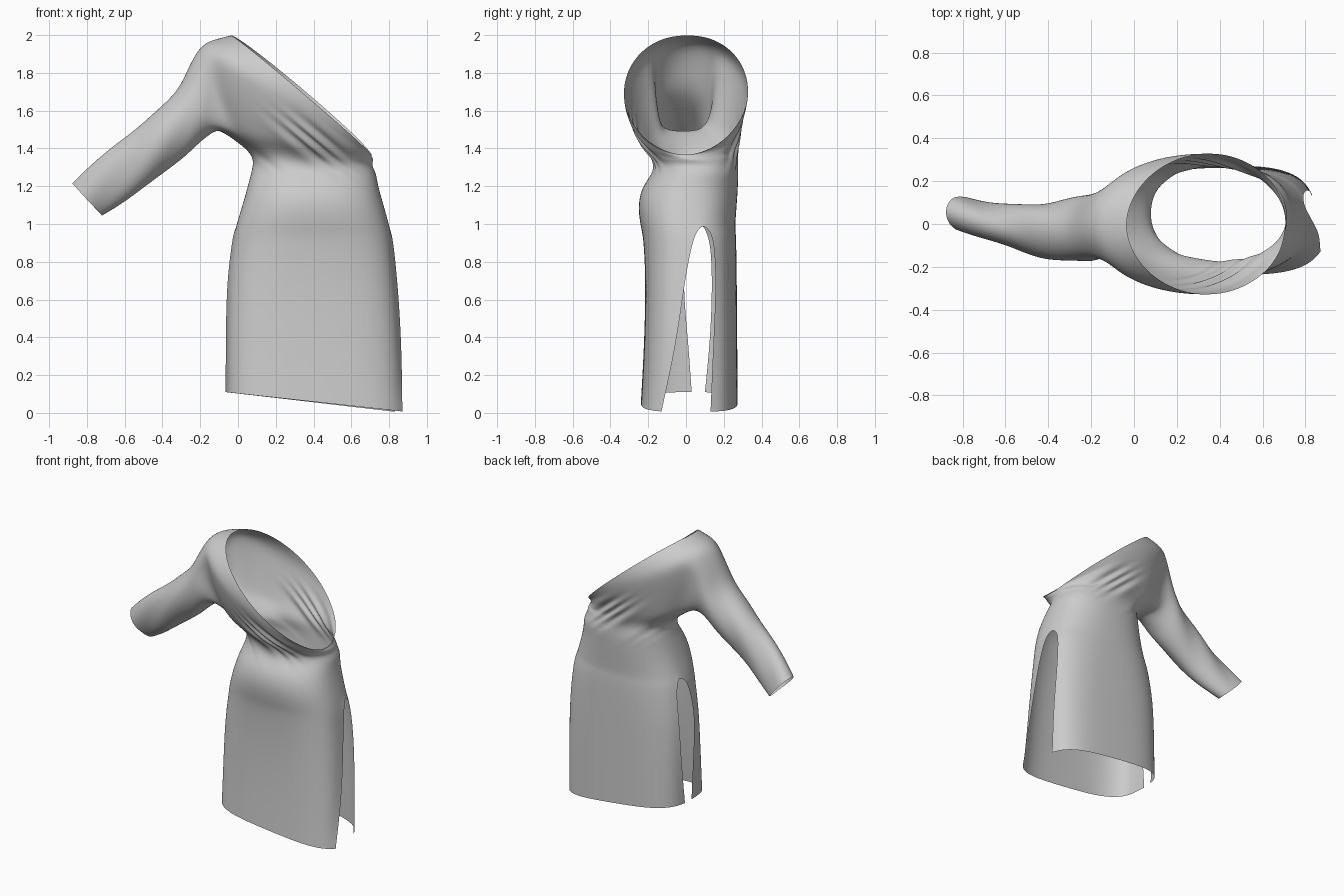
import bpy, bmesh
from math import sin, cos, pi, asin, exp, radians
from mathutils import Vector

cube = bpy.data.objects.get("Cube")
if cube:
    bpy.data.objects.remove(cube)

mat = bpy.data.materials.new("grey cloth")
mat.use_nodes = True
colour = (0.6, 0.6, 0.6, 1)
mat.diffuse_color = colour
mat.node_tree.nodes["Principled BSDF"].inputs["Base Color"].default_value = colour

HALF = 12          # columns in the front half and in the back half
ARM = 2            # columns each side of the armhole centre


def power(v, p):
    return (1 if v >= 0 else -1) * abs(v) ** p


def ring(bm, left, right, front, back, p, slit_r, slit_l, flare=0, bulge=0):
    """One tilted cross-section, split in two halves at the side slits.
    flare widens the front panel at the right slit, bulge lifts the middle."""
    yc, b = (front + back) / 2, (back - front) / 2
    left = Vector(left)
    angle = lambda y: asin(power((y - yc) / b, 1 / p))
    halves = [(angle(slit_r[0]), -pi - angle(slit_l[0]), flare, bulge / 2),
              (pi - angle(slit_l[1]), angle(slit_r[1]), -flare, bulge)]
    verts = []
    for t0, t1, widen, lift in halves:
        end = Vector(right) + Vector((widen, 0))
        mid, a = (left + end) / 2, (end - left) / 2
        outward = Vector((-a.y, a.x)).normalized()
        for k in range(HALF + 1):
            t = t0 + (t1 - t0) * k / HALF
            q = mid + a * power(cos(t), p) + outward * lift * abs(sin(t))
            verts.append((q.x, yc + b * power(sin(t), p), q.y))
    out = [bm.verts.new(v) for v in verts[:HALF + 1]]
    for k, v in enumerate(verts[HALF + 1:]):
        if k == 0 and slit_l[0] == slit_l[1]:
            out.append(out[HALF])
        elif k == HALF and slit_r[0] == slit_r[1]:
            out.append(out[0])
        else:
            out.append(bm.verts.new(v))
    return out


# Skirt: left (x, z), right (x, z), front y, back y, squareness, slits, flare
skirt = [
    ((-.065, .11), (.867, .005), -.24, .275, .6, (-.13, .13), (.03, .10), .027),
    ((-.065, .40), (.857, .37), -.222, .272, .62, (-.05, .145), (.01, .13), .012),
    ((-.06, .70), (.842, .68), -.215, .27, .67, (-.01, .16), (-.02, .14), .004),
    ((-.032, .90), (.824, .89), -.225, .267, .74, (.03, .15), (.01, .13), 0),
    ((-.022, .96), (.812, .96), -.235, .264, .77, (.055, .13), (.035, .105), 0),
]
# Hips, waist and bodice up to the slanted neckline; last value is the bulge
body = [
    ((-.012, 1.0), (.803, 1.0), -.245, .262, .8, .09, 0),
    ((.02, 1.10), (.775, 1.10), -.258, .27, .83, .07, 0),
    ((.048, 1.2), (.745, 1.2), -.235, .277, .86, .05, 0),
    ((.07, 1.28), (.735, 1.27), -.172, .28, .88, .04, 0),
    ((.085, 1.36), (.71, 1.31), -.172, .272, .9, .03, 0),
    ((.0, 1.43), (.72, 1.335), -.205, .275, .95, .02, 0),
    ((-.10, 1.5), (.72, 1.345), -.235, .28, 1, 0, 0),
    ((-.15, 1.62), (.717, 1.35), -.265, .29, 1, 0, .005),
    ((-.19, 1.74), (.715, 1.353), -.29, .30, 1, 0, .01),
    ((-.21, 1.85), (.713, 1.356), -.31, .315, 1, 0, .015),
    ((-.215, 1.945), (.712, 1.358), -.325, .325, 1, 0, .02),
    ((-.13, 1.98), (.711, 1.36), -.332, .332, 1, 0, .025),
    ((-.04, 2.0), (.71, 1.362), -.332, .332, 1, 0, .03),
]
bm = bmesh.new()
rows = [ring(bm, *r) for r in skirt]
rows += [ring(bm, *r[:5], (r[5], r[5]), (r[5], r[5]), bulge=r[6]) for r in body]
LOW = len(skirt) + 6      # armpit row
HIGH = LOW + 4            # shoulder row
FIRST, LAST = HALF - ARM, HALF + 1 + ARM

for i in range(len(rows) - 1):
    for k in range(2 * HALF + 1):
        if k == HALF or (LOW <= i < HIGH and FIRST <= k < LAST):
            continue
        bm.faces.new((rows[i][k], rows[i][k + 1], rows[i + 1][k + 1], rows[i + 1][k]))

# Sleeve: grown from the armhole edge
cols = [k for k in range(FIRST, LAST + 1) if k != HALF + 1]
loop = [rows[LOW][k] for k in cols]
loop += [rows[i][LAST] for i in range(LOW + 1, HIGH)]
loop += [rows[HIGH][k] for k in reversed(cols)]
loop += [rows[i][FIRST] for i in range(HIGH - 1, LOW, -1)]
n = len(loop)
# top (x, z), bottom (x, z), centre y, half depth
sleeve = [
    ((-.275, 1.80), (-.13, 1.49), -.022, .158),
    ((-.325, 1.69), (-.21, 1.425), -.027, .15),
    ((-.46, 1.565), (-.34, 1.315), -.032, .132),
    ((-.605, 1.465), (-.46, 1.21), -.02, .107),
    ((-.74, 1.34), (-.60, 1.125), .008, .084),
    ((-.877, 1.215), (-.72, 1.045), .052, .08),
]
for top, low, yc, depth in sleeve:
    mid, up = (Vector(top) + Vector(low)) / 2, (Vector(top) - Vector(low)) / 2
    new = []
    for k in range(n):
        t = radians(-135) + 2 * pi * k / n
        q = mid + up * sin(t) * 1.02
        new.append(bm.verts.new((q.x, yc + depth * cos(t) * 1.02, q.y)))
    for k in range(n):
        j = (k + 1) % n
        bm.faces.new((loop[k], loop[j], new[j], new[k]))
    loop = new

bmesh.ops.recalc_face_normals(bm, faces=bm.faces[:])
mesh = bpy.data.meshes.new("draped_dress")
bm.to_mesh(mesh)
bm.free()
mesh.materials.append(mat)
dress = bpy.data.objects.new("draped_dress", mesh)
bpy.context.collection.objects.link(dress)
bpy.context.view_layer.objects.active = dress
dress.select_set(True)
sub = dress.modifiers.new("smooth", "SUBSURF")
sub.levels = sub.render_levels = 3
sub.boundary_smooth = "PRESERVE_CORNERS"
bpy.ops.object.modifier_apply(modifier="smooth")

# Cloth folds: diagonal gathers on the bodice, soft creases on the sleeve
normals = [v.normal.copy() for v in mesh.vertices]
for v, nor in zip(mesh.vertices, normals):
    x, y, z = v.co
    bodice = exp(-((x - .4) / .22) ** 2 - ((z - 1.44) / .13) ** 2)
    across = .62 * x + .78 * z
    move = .008 * bodice * sin(80 * across + 5 * x + 2 * sin(23 * across))
    if x < -.15:
        move += .005 * sin(28 * (x - .4 * z) + 12 * y) * min(1, (-.15 - x) * 8)
    v.co += nor * move

bpy.ops.object.shade_smooth_by_angle(angle=radians(50))
